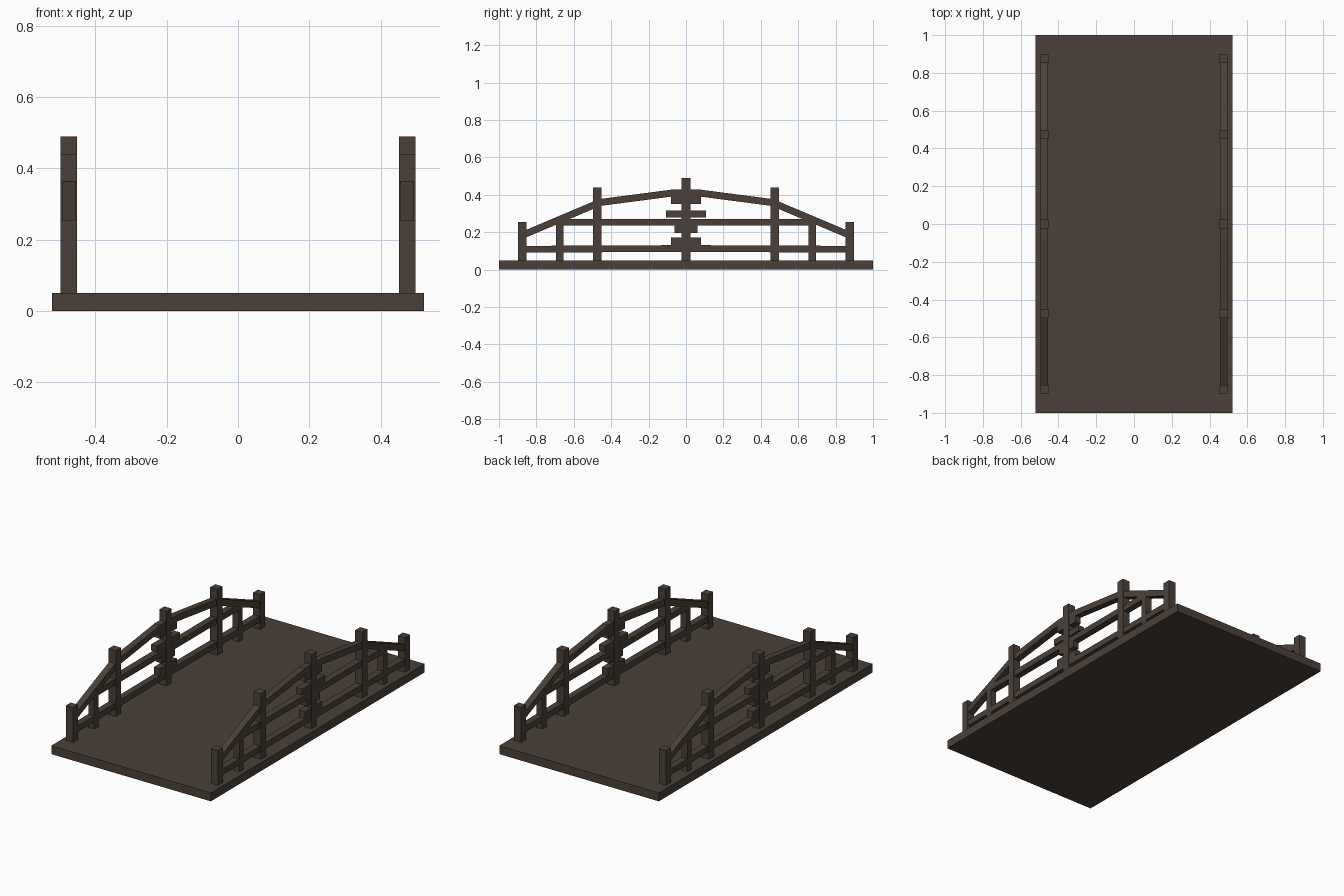
import bpy, math

old = bpy.data.objects.get("Cube")
if old:
    bpy.data.objects.remove(old, do_unlink=True)

# Single dark timber colour
wood = bpy.data.materials.new("dark_brown_wood")
wood.use_nodes = True
colour = (0.069, 0.051, 0.041, 1)
wood.diffuse_color = colour
wood.node_tree.nodes["Principled BSDF"].inputs["Base Color"].default_value = colour

DECK_TOP = 0.05
RAIL_X = 0.475      # centre line of each railing
POST = 0.047        # main post thickness
RAIL = 0.039        # rail thickness


def box(name, centre, size, tilt=0):
    bpy.ops.mesh.primitive_cube_add(size=1, location=centre, rotation=(tilt, 0, 0))
    ob = bpy.context.object
    ob.name = name
    ob.scale = size
    ob.data.materials.append(wood)
    return ob


def post(name, x, y, top, width):
    box(name, (x, y, (top + DECK_TOP) / 2), (width, width, top - DECK_TOP))


def beam(name, x, start, end, thick):
    """Straight rail between two (y, z) centre points."""
    dy, dz = end[0] - start[0], end[1] - start[1]
    box(name, (x, (start[0] + end[0]) / 2, (start[1] + end[1]) / 2),
        (RAIL, math.hypot(dy, dz), thick), math.atan2(dz, dy))


# Deck
box("deck", (0, 0, DECK_TOP / 2), (1.045, 2, DECK_TOP))

for side, x in (("left", RAIL_X), ("right", -RAIL_X)):
    # Centre post with its stacked decorative blocks
    post(side + "_centre_post", x, 0, 0.49, POST)
    for half, low, high in ((0.08, 0.35, 0.392), (0.107, 0.28, 0.316),
                            (0.062, 0.197, 0.24), (0.08, 0.13, 0.172),
                            (0.08, 0.095, 0.13)):
        box(side + "_centre_block", (x, 0, (low + high) / 2),
            (RAIL, 2 * half, high - low))
    # Flat crown of the handrail
    box(side + "_handrail_crown", (x, 0, 0.41), (RAIL, 0.16, 0.037))

    for end, s in (("back", 1), ("front", -1)):
        # Posts stepping down towards the end
        post(f"{side}_{end}_inner_post", x, s * 0.475, 0.44, POST)
        post(f"{side}_{end}_outer_post", x, s * 0.875, 0.255, POST)
        post(f"{side}_{end}_thin_post", x, s * 0.675, 0.26, RAIL)
        # Sloping handrail
        beam(f"{side}_{end}_upper_handrail", x, (s * 0.07, 0.41), (s * 0.475, 0.357), 0.037)
        beam(f"{side}_{end}_lower_handrail", x, (s * 0.475, 0.353), (s * 0.875, 0.184), 0.037)
        # Middle and bottom rails
        beam(f"{side}_{end}_middle_rail", x, (0, 0.253), (s * 0.675, 0.253), 0.036)
        beam(f"{side}_{end}_bottom_rail", x, (0, 0.113), (s * 0.875, 0.109), 0.036)
